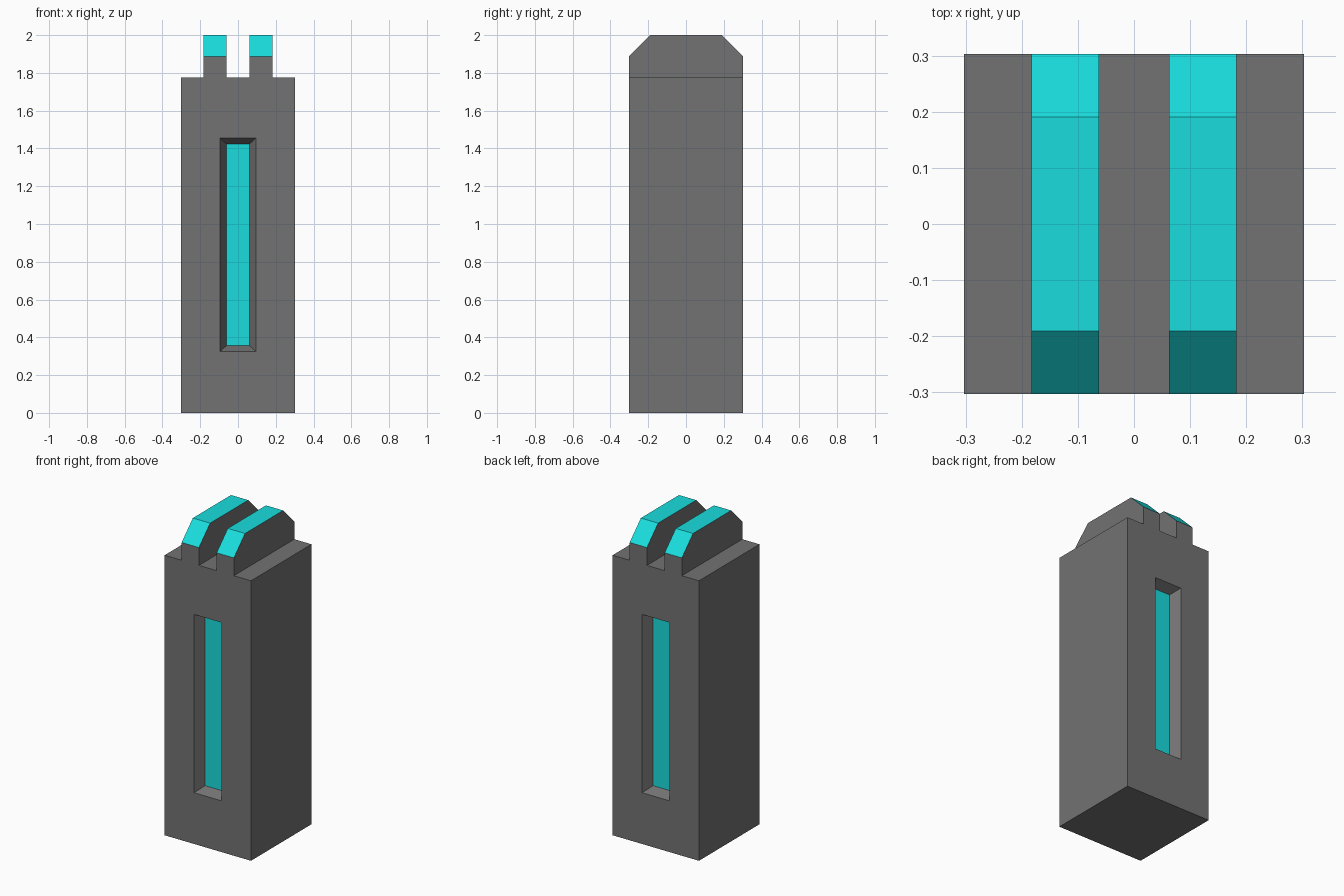
import bpy, bmesh

if "Cube" in bpy.data.objects:
    bpy.data.objects.remove(bpy.data.objects["Cube"])

HALF = 0.303            # half width and depth of the block
SHOULDER, TOP = 1.775, 2.0
RIB_IN, RIB_OUT = 0.062, 0.183
DEPTH = 0.06            # depth of the window recess


def make_object(name, bm):
    bmesh.ops.recalc_face_normals(bm, faces=bm.faces)
    mesh = bpy.data.meshes.new(name)
    bm.to_mesh(mesh)
    bm.free()
    obj = bpy.data.objects.new(name, mesh)
    bpy.context.collection.objects.link(obj)
    return obj


# Block: front outline with two top ribs, extruded along y
right = [(HALF, 0), (HALF, SHOULDER), (RIB_OUT, SHOULDER),
         (RIB_OUT, TOP), (RIB_IN, TOP), (RIB_IN, SHOULDER)]
outline = right + [(-x, z) for x, z in reversed(right)]
bm = bmesh.new()
face = bm.faces.new([bm.verts.new((x, -HALF, z)) for x, z in outline])
ext = bmesh.ops.extrude_face_region(bm, geom=[face])
for v in ext["geom"]:
    if isinstance(v, bmesh.types.BMVert):
        v.co.y = HALF
bmesh.ops.recalc_face_normals(bm, faces=bm.faces)

# Chamfer the front and back ends of the ribs
ends = [e for e in bm.edges
        if all(v.co.z > TOP - 0.01 for v in e.verts)
        and abs(e.verts[0].co.y - e.verts[1].co.y) < 0.01]
bmesh.ops.bevel(bm, geom=ends, offset=0.112, segments=1, affect='EDGES')
tower = make_object("tower_block", bm)

# Cutter: tapered window recesses, front and back
bm = bmesh.new()
OVER = 0.03             # part of the cutter outside the block
for side in (-1, 1):
    rings = []
    for depth in (-OVER, DEPTH):
        t = depth / DEPTH
        w = 0.095 - 0.034 * t
        h = 0.565 - 0.031 * t
        y = side * (HALF - depth)
        rings.append([bm.verts.new((sx * w, y, 0.89 + sz * h))
                      for sx, sz in ((-1, -1), (1, -1), (1, 1), (-1, 1))])
    for ring in rings:
        bm.faces.new(ring)
    for i in range(4):
        j = (i + 1) % 4
        bm.faces.new((rings[0][i], rings[0][j], rings[1][j], rings[1][i]))
cutter = make_object("window_cutter", bm)
cutter.hide_render = True

# Cut the windows and bake the result
mod = tower.modifiers.new("windows", 'BOOLEAN')
mod.operation = 'DIFFERENCE'
mod.solver = 'EXACT'
mod.object = cutter
bpy.context.view_layer.objects.active = tower
bpy.ops.object.modifier_apply(modifier=mod.name)
bpy.data.objects.remove(cutter)

# Colours: grey shell, cyan rib tops and window panes
for name, colour in (("grey", (0.17, 0.17, 0.17, 1)),
                     ("cyan", (0.01, 0.72, 0.73, 1))):
    mat = bpy.data.materials.new(name)
    mat.diffuse_color = colour
    mat.use_nodes = True
    mat.node_tree.nodes["Principled BSDF"].inputs["Base Color"].default_value = mat.diffuse_color
    tower.data.materials.append(mat)
for p in tower.data.polygons:
    rib_top = p.normal.z > 0.5 and p.center.z > SHOULDER + 0.05
    pane = abs(p.normal.y) > 0.95 and abs(p.center.y) < HALF - DEPTH / 2
    p.material_index = int(rib_top or pane)
